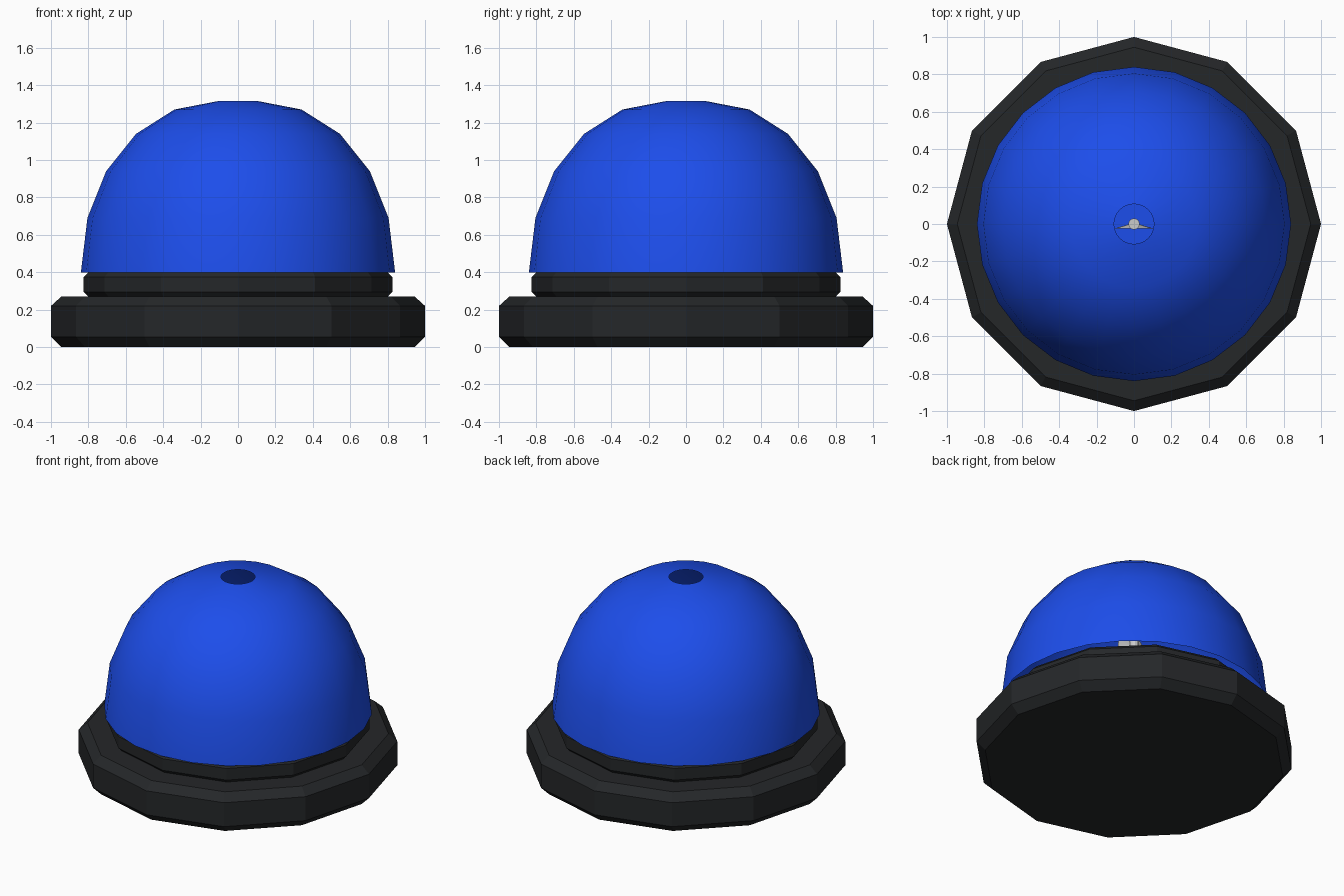
import bpy, bmesh
from math import cos, sin, pi, radians

if "Cube" in bpy.data.objects:
    bpy.data.objects.remove(bpy.data.objects["Cube"])


def material(name, rgb):
    m = bpy.data.materials.new(name)
    m.diffuse_color = (*rgb, 1)
    m.use_nodes = True
    m.node_tree.nodes["Principled BSDF"].inputs["Base Color"].default_value = m.diffuse_color
    return m


black = material("black_plastic", (0.018, 0.02, 0.022))
blue = material("blue_glass", (0.012, 0.075, 0.83))


def lathe(name, profile, sides, mat=None, cap_bottom=True, cap_top=True, smooth=False):
    """Revolve (radius, z) points around z."""
    bm = bmesh.new()
    rings = [[bm.verts.new((r * cos(2 * pi * i / sides), r * sin(2 * pi * i / sides), z))
              for i in range(sides)] for r, z in profile]
    for a, b in zip(rings, rings[1:]):
        for i in range(sides):
            j = (i + 1) % sides
            bm.faces.new((a[i], a[j], b[j], b[i]))
    if cap_bottom:
        bm.faces.new(rings[0][::-1])
    if cap_top:
        bm.faces.new(rings[-1])
    for f in bm.faces:
        f.smooth = smooth
    me = bpy.data.meshes.new(name)
    bm.to_mesh(me)
    bm.free()
    if mat:
        me.materials.append(mat)
    ob = bpy.data.objects.new(name, me)
    bpy.context.collection.objects.link(ob)
    return ob


# Chamfered twelve-sided base and collar
lathe("base", [(0.945, 0), (1, 0.055), (1, 0.22), (0.945, 0.27)], 12, black)
lathe("collar", [(0.795, 0.265), (0.825, 0.295), (0.825, 0.375), (0.797, 0.403)], 12, black)

# Glass dome, open at the bottom and with a small hole at the top
lathe("dome", [(0.84, 0.40), (0.805, 0.69), (0.705, 0.94), (0.545, 1.14),
               (0.34, 1.27), (0.107, 1.315)], 24, blue, False, False, True)

# Inner lamp: blue plate, post and small conical reflector facing the front
lathe("lamp_plate", [(0.3, 0.40), (0.3, 0.43)], 24, blue)
lathe("lamp_post", [(0.03, 0.43), (0.03, 0.96)], 12)
reflector = lathe("reflector", [(0.11, 0), (0.02, 0.025)], 16)
reflector.rotation_euler = (radians(-90), 0, 0)
reflector.location = (0, -0.025, 0.83)
